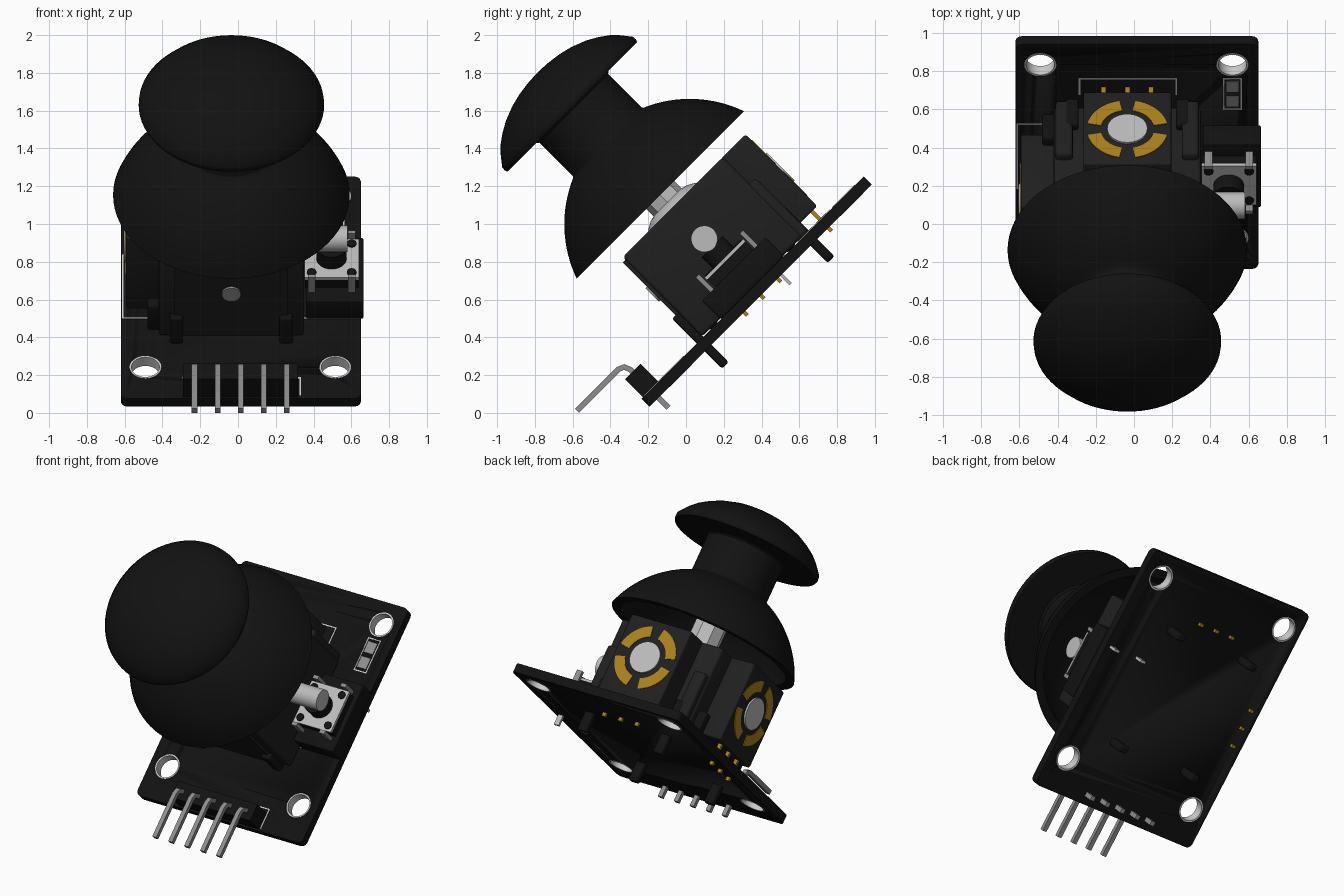
import bpy, bmesh
from math import radians, sin, cos, pi
from mathutils import Matrix, Vector

if "Cube" in bpy.data.objects:
    bpy.data.objects.remove(bpy.data.objects["Cube"])

# Everything is built flat (board in XY), then tilted 45 degrees about x
TILT = Matrix.Rotation(radians(45), 4, 'X')
CX, CV, CW = -0.035, 0.72, 0.568      # stick axis x / v and pot axle height


def material(name, rgb):
    m = bpy.data.materials.new(name)
    m.diffuse_color = (*rgb, 1)
    m.use_nodes = True
    m.node_tree.nodes["Principled BSDF"].inputs["Base Color"].default_value = m.diffuse_color
    return m


BLACK = material("black", (0.006, 0.006, 0.006))
DARK = material("dark_plastic", (0.014, 0.014, 0.014))
METAL = material("metal", (0.5, 0.5, 0.5))
PIN = material("pin_metal", (0.27, 0.27, 0.27))
GOLD = material("gold", (0.4, 0.22, 0.01))
SILK = material("silkscreen", (0.6, 0.6, 0.6))


def finish(name, bm, mat, M=Matrix()):
    bmesh.ops.recalc_face_normals(bm, faces=bm.faces)
    bm.transform(TILT @ M)
    me = bpy.data.meshes.new(name)
    bm.to_mesh(me)
    bm.free()
    me.materials.append(mat)
    ob = bpy.data.objects.new(name, me)
    bpy.context.collection.objects.link(ob)
    bpy.ops.object.select_all(action='DESELECT')
    ob.select_set(True)
    bpy.context.view_layer.objects.active = ob
    bpy.ops.object.shade_smooth_by_angle(angle=radians(35))
    return ob


def box(name, x, v, w, mat, bevel=0.0, upright_only=False):
    """Box from (min, max) ranges."""
    bm = bmesh.new()
    bmesh.ops.create_cube(bm, size=1)
    for p in bm.verts:
        p.co = [(r[0] + r[1]) / 2 + c * (r[1] - r[0]) for r, c in zip((x, v, w), p.co)]
    if bevel:
        edges = [e for e in bm.edges if not upright_only or
                 abs(e.verts[0].co.z - e.verts[1].co.z) > 1e-4]
        bmesh.ops.bevel(bm, geom=edges, offset=bevel, segments=3, profile=0.5, affect='EDGES')
    return finish(name, bm, mat)


def lathe(name, profile, mat, M, steps=64):
    bm = bmesh.new()
    vs = [bm.verts.new((r, 0, z)) for r, z in profile]
    es = [bm.edges.new(p) for p in zip(vs, vs[1:])]
    bmesh.ops.spin(bm, geom=vs + es, axis=(0, 0, 1), cent=(0, 0, 0), steps=steps, angle=2 * pi)
    bmesh.ops.remove_doubles(bm, verts=bm.verts, dist=1e-5)
    return finish(name, bm, mat, M)


def disc(name, r, h, mat, M, steps=40):
    return lathe(name, [(0, 0), (r, 0), (r, h), (0, h)], mat, M, steps)


def at(x, v, w):
    return Matrix.Translation((x, v, w))


# Circuit board with four plated mounting holes
board = box("board", (-0.62, 0.65), (-0.113, 1.55), (0.16, 0.22), BLACK, 0.035, True)
for x in (-0.49, 0.515):
    for v in (0.12, 1.40):
        cutter = disc("hole_cutter", 0.083, 0.2, BLACK, at(x, v, 0.1))
        cutter.hide_render = True
        mod = board.modifiers.new("hole", 'BOOLEAN')
        mod.operation, mod.object, mod.solver = 'DIFFERENCE', cutter, 'EXACT'
        bpy.context.view_layer.objects.active = board
        bpy.ops.object.modifier_apply(modifier=mod.name)
        bpy.data.objects.remove(cutter)
        lathe("hole_plating", [(0.074, 0.158), (0.084, 0.158), (0.084, 0.223),
                               (0.074, 0.223), (0.074, 0.158)], SILK, at(x, v, 0), 40)

# Silkscreen outlines and the two resistor pads
def silk(x0, x1, v0, v1):
    box("silk_line", (x0 - .004, x1 + .004), (v0 - .004, v1 + .004), (0.219, 0.223), SILK)


for a, b, c, d in [(-.61, -.42, .487, .487), (.35, .645, .487, .487), (-.61, -.61, .487, .96),
                   (-.61, -.45, .96, .96), (-.285, .22, 1.295, 1.295),
                   (-.285, -.285, 1.18, 1.295), (.22, .22, 1.18, 1.295),
                   (.47, .56, 1.07, 1.07), (.47, .56, 1.295, 1.295), (.47, .47, 1.07, 1.295),
                   (.56, .56, 1.07, 1.295), (-.29, .33, .04, .04), (.33, .33, -.09, .04)]:
    silk(a, b, c, d)
for v in (1.13, 1.235):
    box("resistor_pad", (0.48, 0.55), (v - 0.038, v + 0.038), (0.215, 0.226), PIN)

# Pin header with five bent pins
box("header_block", (-0.29, 0.318), (-0.102, 0.014), (0.22, 0.355), BLACK)
path = [(-0.046, 0.085), (-0.046, 0.37), (-0.06, 0.404), (-0.09, 0.416), (-0.4, 0.416)]
for i in range(5):
    x, h = -0.23 + 0.122 * i, 0.015
    bm = bmesh.new()
    rings = []
    for k, p in enumerate(path):
        a, b = path[max(k - 1, 0)], path[min(k + 1, len(path) - 1)]
        t = Vector((b[0] - a[0], b[1] - a[1])).normalized()
        n = Vector((-t.y, t.x)) * h
        rings.append([bm.verts.new((x + sx * h, p[0] + s * n.x, p[1] + s * n.y))
                      for sx, s in ((-1, -1), (1, -1), (1, 1), (-1, 1))])
    for r, q in zip(rings, rings[1:]):
        for j in range(4):
            bm.faces.new((r[j], r[j - 1], q[j - 1], q[j]))
    bm.faces.new(rings[0])
    bm.faces.new(rings[-1])
    finish("header_pin", bm, PIN)

# Stick housing, feet through the board and side ribs
box("housing", (CX - .385, CX + .385), (CV - .375, CV + .375), (0.225, 0.82), DARK, 0.02)
for s in (-1, 1):
    x = CX + s * 0.29
    for v in (0.325, 1.117):
        box("housing_foot", (x - .035, x + .035), (v - .025, v + .025), (0.03, 0.405), BLACK, 0.015)
    box("back_rib", (CX + s * .33 - .045, CX + s * .33 + .045), (1.05, 1.14), (0.22, 0.62), DARK, 0.02)
    v = CV + s * 0.29
    box("left_rib", (-0.48, -0.41), (v - .035, v + .035), (0.22, 0.405), BLACK, 0.015)
box("front_plate", (CX - .3, CX + .3), (0.327, 0.35), (0.25, 0.80), DARK)

# Two potentiometers: back and left, each with gold ring arcs and axle end
box("back_pot", (CX - .23, CX + .23), (1.08, 1.265), (0.283, 0.82), DARK, 0.012)
box("left_pot", (-0.592, -0.40), (CV - .23, CV + .23), (0.283, 0.82), DARK, 0.012)
faces = {"back": at(CX, 1.265, CW) @ Matrix.Rotation(-pi / 2, 4, 'X'),
         "left": at(-0.592, CV, CW) @ Matrix.Rotation(-pi / 2, 4, 'Y')}
for side, M in faces.items():
    for q in range(4):
        bm = bmesh.new()
        angles = [q * pi / 2 + 0.2 + k * (pi / 2 - 0.4) / 10 for k in range(11)]
        pts = [(0.212 * cos(a), 0.212 * sin(a)) for a in angles]
        pts += [(0.14 * cos(a), 0.14 * sin(a)) for a in reversed(angles)]
        f = bm.faces.new([bm.verts.new((a, b, -0.004)) for a, b in pts])
        ext = bmesh.ops.extrude_face_region(bm, geom=[f])
        bmesh.ops.translate(bm, vec=(0, 0, 0.009),
                            verts=[g for g in ext["geom"] if isinstance(g, bmesh.types.BMVert)])
        finish(side + "_contact_arc", bm, GOLD, M)
    disc(side + "_axle_end", 0.105, 0.012, METAL, M)
for d in (-0.125, 0, 0.125):
    for x, v in ((CX + d, 1.225), (-0.545, CV + d)):
        box("pot_pin", (x - .013, x + .013), (v - .01, v + .01), (0.135, 0.29), GOLD)

# Axle ends on the front and right faces
disc("front_axle", 0.05, 0.03, PIN, at(CX, 0.345, CW) @ Matrix.Rotation(pi / 2, 4, 'X'))
disc("right_axle", 0.07, 0.24, METAL, at(0.34, CV, 0.583) @ Matrix.Rotation(pi / 2, 4, 'Y'))

# Push switch on its base
box("switch_base", (0.36, 0.665), (0.48, 0.955), (0.22, 0.36), BLACK, 0.01)
box("switch_body", (0.355, 0.637), (0.58, 0.862), (0.35, 0.42), BLACK)
box("switch_plate", (0.352, 0.64), (0.576, 0.866), (0.42, 0.436), METAL)
disc("switch_button", 0.08, 0.1, BLACK, at(0.495, CV, 0.425))
for x in (0.39, 0.602):
    for v in (0.614, 0.828):
        disc("switch_rivet", 0.025, 0.02, BLACK, at(x, v, 0.425), 16)
    for v in (0.555, 0.885):
        box("switch_clip", (x - .02, x + .02), (v - .012, v + .012), (0.355, 0.47), PIN)
    box("switch_pin", (x - .018, x + .018), (0.865, 0.883), (0.09, 0.36), METAL)

# Stick: ball, post and thumb cap
axis = at(CX, CV, 0)
lathe("stick_ball", [(0.19, 0.80)] + [(0.19 * cos(a), 0.80 + 0.07 * sin(a))
      for a in (pi / 8, pi / 4, 3 * pi / 8)] + [(0, 0.87)], METAL, axis, 48)
disc("stick_post", 0.105, 0.42, METAL, axis @ at(0, 0, 0.8), 8)


def arc(R, c, a0, a1, n=16):
    return [(R * cos(a0 + (a1 - a0) * i / n), c + R * sin(a0 + (a1 - a0) * i / n))
            for i in range(n + 1)]


shell = arc(0.61, 0.69, pi / 2, 0.375)            # hollow underside
shell[0] = (0, shell[0][1])
dome = arc(0.664, 0.692, 0.338, 1.165)            # outer skirt
knob = [(0.257, 1.56), (0.27, 1.57), (0.484, 1.57), (0.491, 1.585), (0.489, 1.607),
        (0.445, 1.663), (0.409, 1.699), (0.36, 1.734), (0.3, 1.768), (0.22, 1.799),
        (0.15, 1.816), (0.07, 1.827), (0, 1.83)]
lathe("thumb_cap", shell + dome + [(0.257, 1.31)] + knob, BLACK, axis, 72)
